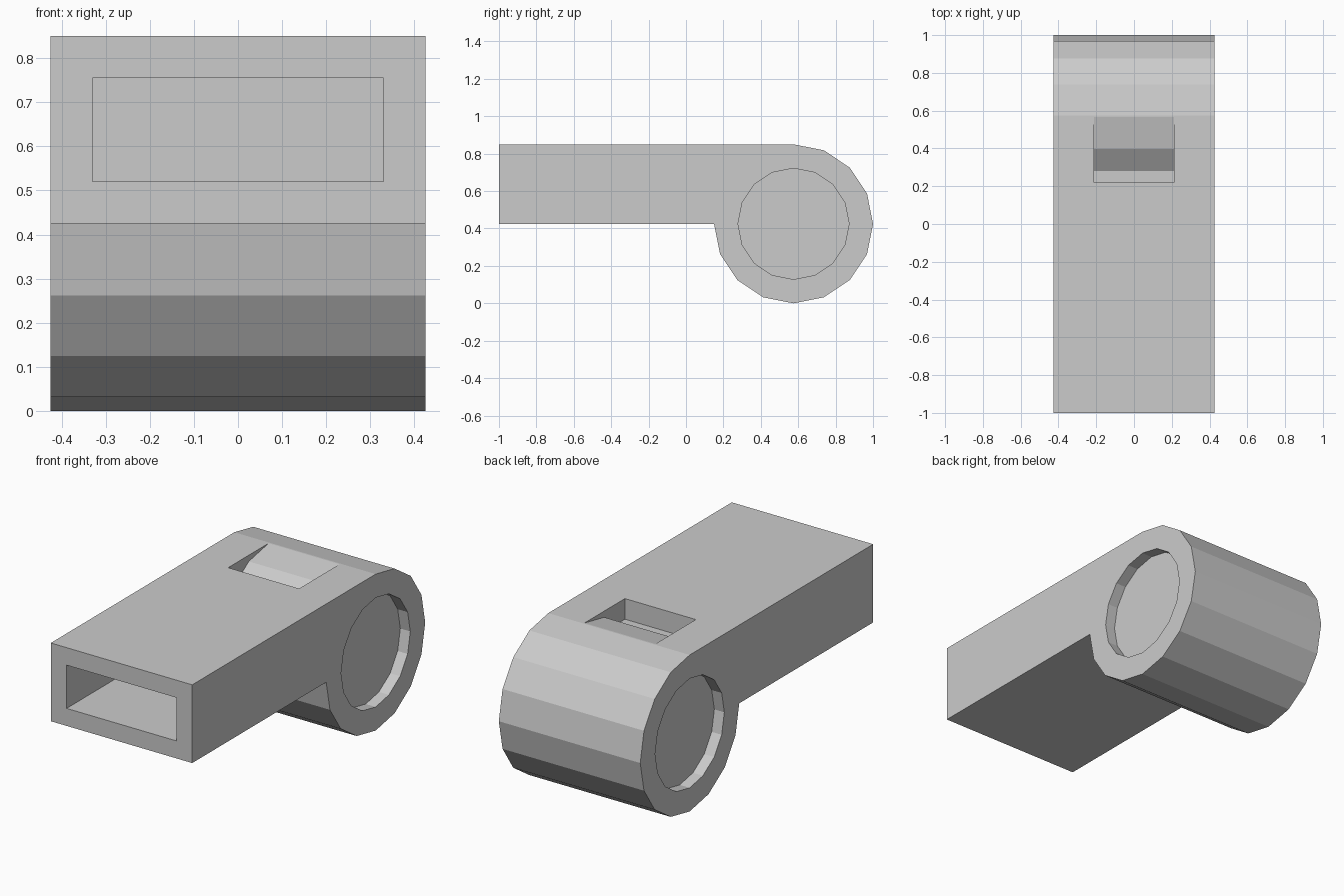
import bpy, bmesh
from math import cos, sin, pi

if "Cube" in bpy.data.objects:
    bpy.data.objects.remove(bpy.data.objects["Cube"])

W = 0.425            # half width, also the drum radius
CY, CZ = 0.575, 0.425  # drum centre


def prism(name, profile, x0, x1):
    """Extrude a (y, z) profile along x."""
    bm = bmesh.new()
    face = bm.faces.new([bm.verts.new((x0, y, z)) for y, z in profile])
    ext = bmesh.ops.extrude_face_region(bm, geom=[face])
    moved = [g for g in ext["geom"] if isinstance(g, bmesh.types.BMVert)]
    bmesh.ops.translate(bm, verts=moved, vec=(x1 - x0, 0, 0))
    bmesh.ops.recalc_face_normals(bm, faces=bm.faces[:])
    mesh = bpy.data.meshes.new(name)
    bm.to_mesh(mesh)
    bm.free()
    ob = bpy.data.objects.new(name, mesh)
    bpy.context.collection.objects.link(ob)
    return ob


def arc(r, first, last):
    """Points of a 16-sided circle around the drum centre, clockwise from the top."""
    return [(CY + r * sin(i * pi / 8), CZ + r * cos(i * pi / 8)) for i in range(first, last)]


def cut(target, cutter):
    cutter.hide_render = True
    mod = target.modifiers.new(cutter.name, 'BOOLEAN')
    mod.operation = 'DIFFERENCE'
    mod.solver = 'EXACT'
    mod.object = cutter
    bpy.context.view_layer.objects.active = target
    bpy.ops.object.modifier_apply(modifier=mod.name)
    bpy.data.objects.remove(cutter)


# Body: straight mouthpiece running into a faceted drum
body = prism("whistle_body", [(-1, CZ), (-1, 0.85)] + arc(W, 0, 13), -W, W)

# Round recess on both sides of the drum
for s in (-1, 1):
    cut(body, prism("side_recess", arc(0.297, 0, 16), s * (W - 0.06), s * (W + 0.1)))

# Air channel opening at the front
cut(body, prism("mouth_opening", [(-1.1, 0.52), (-1.1, 0.755), (0.0, 0.755), (0.0, 0.52)], -0.33, 0.33))

# Sound window on top: steep front wall, short floor, ramp back up to the drum
window = [(0.22, 0.9), (0.22, 0.738), (0.28, 0.738), (0.397, 0.816), (0.57, 0.8505), (0.57, 0.9)]
cut(body, prism("sound_window", window, -0.213, 0.213))
